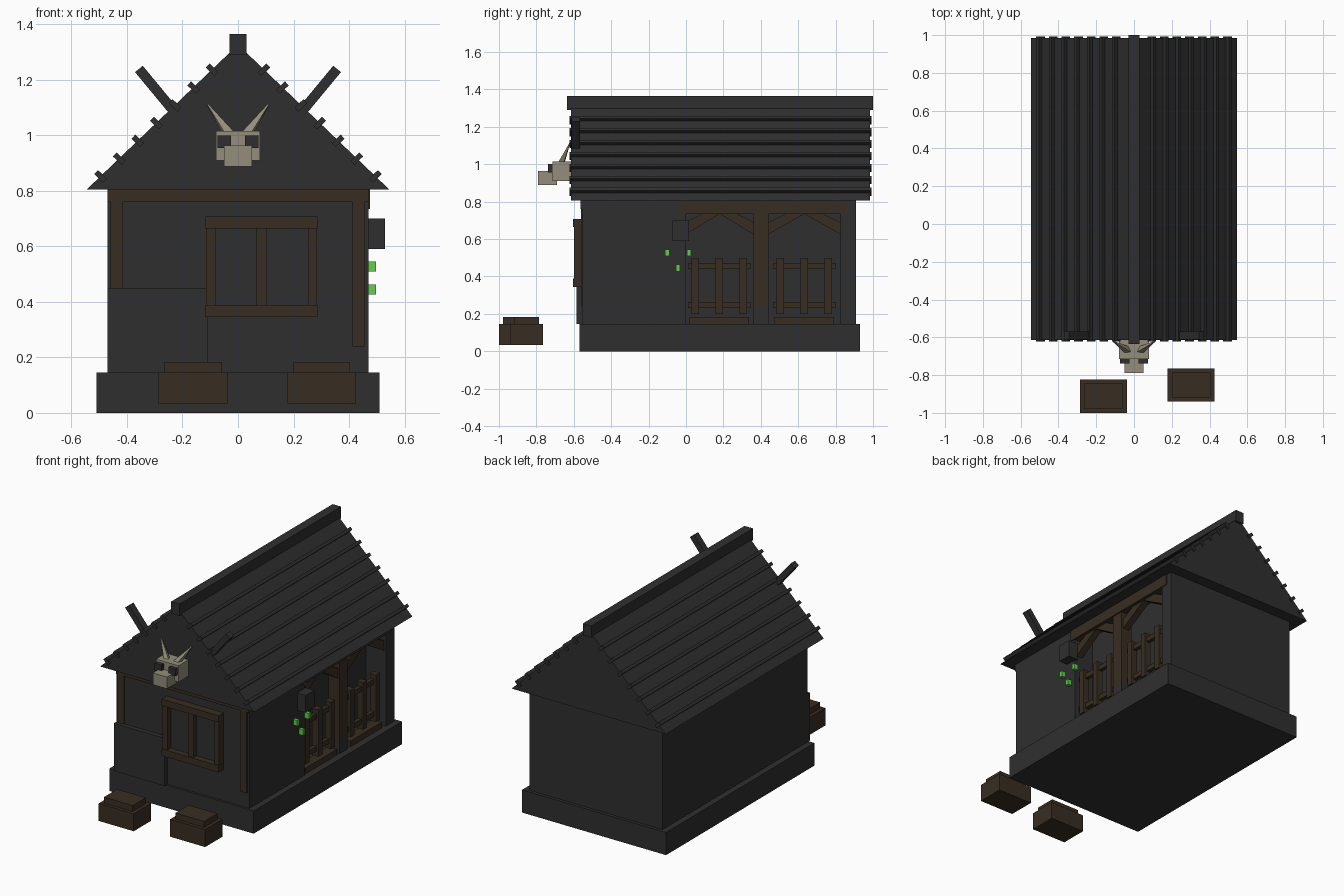
import bpy, bmesh, math
from mathutils import Vector, Matrix

if "Cube" in bpy.data.objects:
    bpy.data.objects.remove(bpy.data.objects["Cube"])


def material(name, rgb):
    m = bpy.data.materials.new(name)
    m.diffuse_color = (*rgb, 1)
    m.use_nodes = True
    m.node_tree.nodes["Principled BSDF"].inputs["Base Color"].default_value = m.diffuse_color
    return m


STONE = material("charcoal", (0.028, 0.028, 0.028))
WOOD = material("dark wood", (0.039, 0.027, 0.016))
BONE = material("bone", (0.30, 0.27, 0.20))
GREEN = material("bright green", (0.12, 0.62, 0.07))


def finish(name, bm, mat):
    bmesh.ops.recalc_face_normals(bm, faces=bm.faces)
    me = bpy.data.meshes.new(name)
    bm.to_mesh(me)
    bm.free()
    me.materials.append(mat)
    ob = bpy.data.objects.new(name, me)
    bpy.context.collection.objects.link(ob)
    return ob


def box(name, mat, x, y, z, rot=None):
    """Box from (min, max) ranges, optionally turned about its centre."""
    bm = bmesh.new()
    bmesh.ops.create_cube(bm, size=1)
    for v in bm.verts:
        v.co = Vector((v.co.x * (x[1] - x[0]), v.co.y * (y[1] - y[0]), v.co.z * (z[1] - z[0])))
    ob = finish(name, bm, mat)
    ob.location = (sum(x) / 2, sum(y) / 2, sum(z) / 2)
    if rot:
        ob.rotation_euler = rot
    return ob


def prism(name, mat, pts, offset):
    """Extrude a flat outline along an offset."""
    bm = bmesh.new()
    f = bm.faces.new([bm.verts.new(p) for p in pts])
    r = bmesh.ops.extrude_face_region(bm, geom=[f])
    new = [v for v in r["geom"] if isinstance(v, bmesh.types.BMVert)]
    bmesh.ops.translate(bm, verts=new, vec=offset)
    # extrude leaves the start face in place, so the prism is capped
    if not f.is_valid:
        bmesh.ops.holes_fill(bm, edges=bm.edges)
    return finish(name, bm, mat)


def cone(name, mat, a, b, r1, r2, sides=4):
    a, b = Vector(a), Vector(b)
    bm = bmesh.new()
    rot = (b - a).to_track_quat('Z', 'Y').to_matrix().to_4x4()
    bmesh.ops.create_cone(bm, cap_ends=True, segments=sides, radius1=r1, radius2=r2,
                          depth=(b - a).length, matrix=Matrix.Translation((a + b) / 2) @ rot)
    return finish(name, bm, mat)


# Foundation and walls with a recessed bay on the right side
box("foundation", STONE, (-0.51, 0.51), (-0.57, 0.93), (0, 0.145))
footprint = [(-0.47, -0.555), (0.47, -0.555), (0.47, 0), (0.33, 0),
             (0.33, 0.825), (0.47, 0.825), (0.47, 0.91), (-0.47, 0.91)]
prism("walls", STONE, [(x, y, 0.14) for x, y in footprint], (0, 0, 0.67))

# Roof prism, ridge beam and battens
roof = [(-0.545, 0.805), (0.545, 0.805), (0.03, 1.298), (-0.03, 1.298)]
prism("roof", STONE, [(x, -0.615, z) for x, z in roof], (0, 1.6, 0))
box("ridge_beam", STONE, (-0.03, 0.03), (-0.635, 1.0), (1.29, 1.365))
slope = math.atan2(0.493, 0.515)
for s in (-1, 1):
    for i in range(7):
        x, z = s * (0.495 - i * 0.067), 0.852 + i * 0.064
        box("roof_batten", STONE, (x - 0.01, x + 0.01), (-0.622, 0.992),
            (z - 0.022, z + 0.022), (0, s * (math.pi / 2 - slope), 0))
    # Crossed gable boards
    ang = s * math.atan2(0.115, 0.139)
    cx, cz = s * 0.285, 1.152
    box("gable_board", STONE, (cx - 0.018, cx + 0.018), (-0.612, -0.568),
        (cz - 0.113, cz + 0.113), (0, ang, 0))

# Front timber framing and low wall panel
box("front_beam", WOOD, (-0.47, 0.47), (-0.565, -0.54), (0.76, 0.806))
box("front_post_left", WOOD, (-0.46, -0.415), (-0.562, -0.54), (0.45, 0.765))
box("front_post_right", WOOD, (0.412, 0.455), (-0.562, -0.54), (0.24, 0.765))
box("low_panel", STONE, (-0.47, -0.11), (-0.585, -0.54), (0.145, 0.45))

# Window frame
box("window_pane", STONE, (-0.1, 0.27), (-0.565, -0.54), (0.36, 0.69))
for z in ((0.345, 0.388), (0.665, 0.708)):
    box("window_rail", WOOD, (-0.117, 0.287), (-0.605, -0.55), z)
for x in ((-0.115, -0.08), (0.067, 0.102), (0.253, 0.285)):
    box("window_stile", WOOD, x, (-0.598, -0.55), (0.36, 0.69))

# Animal skull on the gable
box("skull_head", BONE, (-0.08, 0.08), (-0.715, -0.61), (0.91, 1.015))
box("skull_snout", BONE, (-0.05, 0.05), (-0.79, -0.69), (0.888, 0.963))
for s in (-1, 1):
    box("skull_eye", STONE, sorted((s * 0.025, s * 0.074)), (-0.738, -0.7), (0.955, 1.0))
    cone("skull_horn", BONE, (s * 0.03, -0.67, 1.0), (s * 0.11, -0.622, 1.112), 0.022, 0.003)

# Side bay timber: beam, centre post on a stone foot, braces
box("bay_beam", WOOD, (0.40, 0.476), (-0.035, 0.87), (0.735, 0.806))
box("bay_post", WOOD, (0.39, 0.468), (0.36, 0.44), (0.24, 0.74))
box("bay_post_foot", STONE, (0.39, 0.468), (0.36, 0.44), (0.14, 0.24))
for y0, y1 in ((0.0, 0.36), (0.44, 0.825)):
    mid = (y0 + y1) / 2
    for e in (y0, y1):
        pts = [(e, 0.625), (mid, 0.735), (mid + (e - mid) * 0.42, 0.745), (e, 0.69)]
        prism("bay_brace", WOOD, [(0.41, y, z) for y, z in pts], (0.045, 0, 0))

# Fences in both bays
for c in (0.178, 0.632):
    box("fence_sill", WOOD, (0.40, 0.465), (c - 0.158, c + 0.158), (0.145, 0.182))
    for z in (0.232, 0.44):
        box("fence_rail", WOOD, (0.42, 0.445), (c - 0.168, c + 0.168), (z, z + 0.032))
    for d in (-0.128, 0, 0.128):
        box("fence_slat", WOOD, (0.415, 0.458), (c + d - 0.02, c + d + 0.02), (0.2, 0.5))

# Wall box with small green lights
box("wall_box", STONE, (0.46, 0.53), (-0.072, 0.015), (0.59, 0.70))
for y, z in ((-0.1, 0.527), (0.017, 0.527), (-0.043, 0.445)):
    box("green_light", GREEN, (0.468, 0.497), (y - 0.011, y + 0.011), (z - 0.018, z + 0.018))

# Crates in front
for x, y in ((-0.162, -0.912), (0.302, -0.852)):
    box("crate", WOOD, (x - 0.124, x + 0.124), (y - 0.088, y + 0.088), (0.033, 0.145))
    box("crate_lid", WOOD, (x - 0.102, x + 0.102), (y - 0.067, y + 0.067), (0.14, 0.183))
